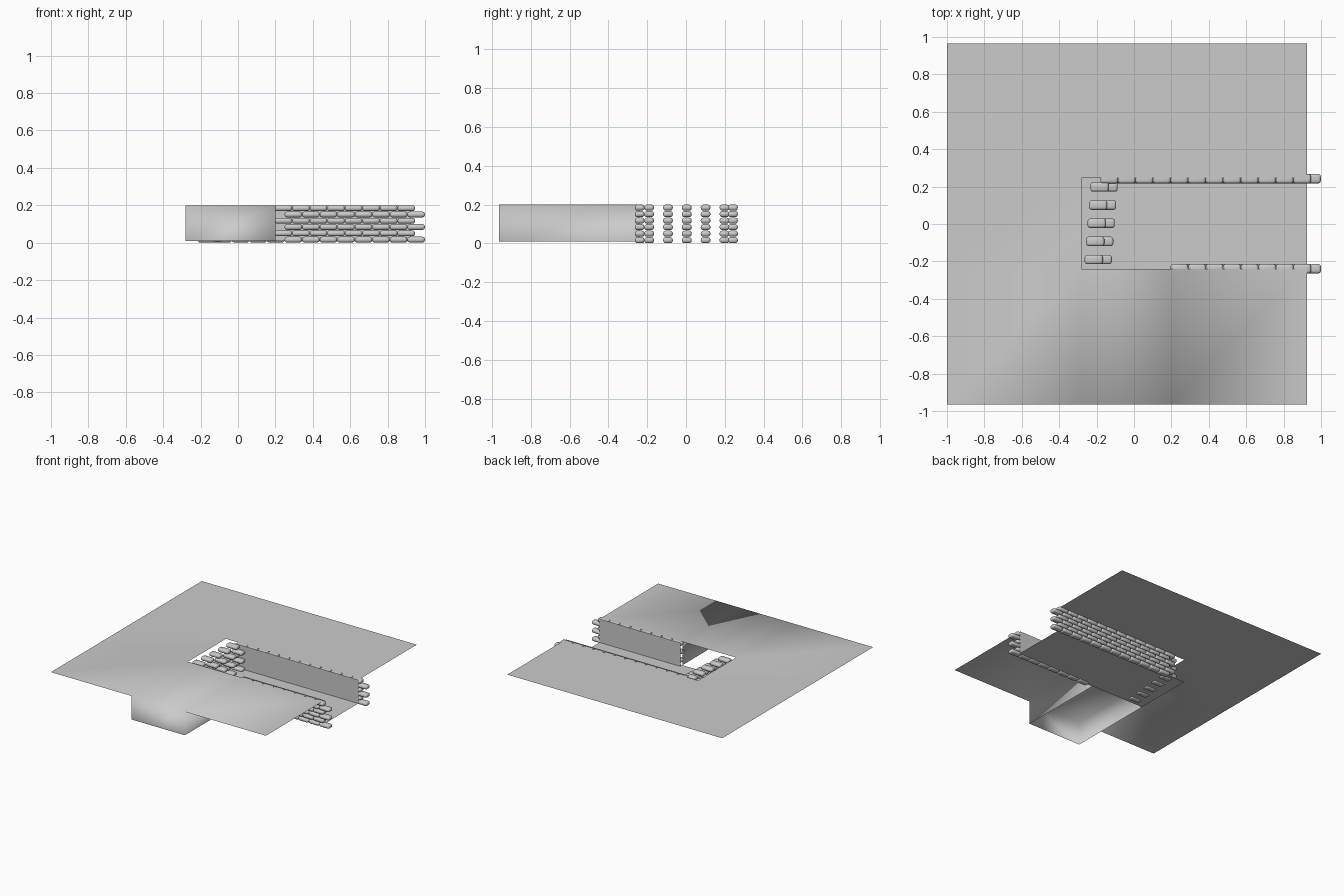
import bpy, bmesh
from mathutils import Matrix, Vector

if "Cube" in bpy.data.objects:
    bpy.data.objects.remove(bpy.data.objects["Cube"])

TOP, LOW = 0.2, 0.01


def finish(name, bm, smooth=True):
    bmesh.ops.remove_doubles(bm, verts=bm.verts, dist=0.0005)
    me = bpy.data.meshes.new(name)
    bm.to_mesh(me)
    bm.free()
    for p in me.polygons:
        p.use_smooth = smooth
    ob = bpy.data.objects.new(name, me)
    bpy.context.collection.objects.link(ob)
    return ob


def quad(bm, *pts):
    bm.faces.new([bm.verts.new(p) for p in pts])


def wall(bm, a, b):
    quad(bm, (*a, LOW), (*b, LOW), (*b, TOP), (*a, TOP))


# Ground sheet with a trench opening, plus the side passage walls hanging below
xs = [-1, -0.28, 0.2, 0.925]
ys = [-0.965, -0.24, 0.245, 0.965]
bm = bmesh.new()
for i in range(3):
    for j in range(3):
        if j == 1 and i > 0:
            continue
        x0, x1, y0, y1 = xs[i], xs[i + 1], ys[j], ys[j + 1]
        quad(bm, (x0, y0, TOP), (x1, y0, TOP), (x1, y1, TOP), (x0, y1, TOP))
wall(bm, (-0.28, -0.24), (-0.28, -0.965))
wall(bm, (-0.28, -0.965), (0.2, -0.965))
wall(bm, (0.2, -0.965), (0.2, -0.24))
finish("ground_and_passage", bm)

# Trench floor
bm = bmesh.new()
quad(bm, (-0.28, -0.24, LOW), (0.925, -0.24, LOW),
     (0.925, 0.245, LOW), (-0.28, 0.245, LOW))
finish("trench_floor", bm, False)

# Flat inner faces of the trench walls
for name, x0, y in (("back_wall_face", -0.18, 0.217), ("front_wall_face", 0.2, -0.214)):
    bm = bmesh.new()
    a, b = (x0, y), (0.925, y)
    wall(bm, *((b, a) if y > 0 else (a, b)))
    finish(name, bm, False)


# Rounded stones
def stone(bm, x, y, z, length, width=0.05, height=0.031):
    part = bmesh.new()
    bmesh.ops.create_cube(part, size=1)
    bmesh.ops.scale(part, verts=part.verts, vec=Vector((length, width, height)))
    bmesh.ops.bevel(part, geom=part.edges[:], offset=0.0135, segments=3,
                    profile=0.5, affect='EDGES')
    bmesh.ops.translate(part, verts=part.verts, vec=(x, y, z))
    tmp = bpy.data.meshes.new("tmp")
    part.to_mesh(tmp)
    part.free()
    bm.from_mesh(tmp)
    bpy.data.meshes.remove(tmp)


ROWS = 6
STEP = 0.0938


def row_z(r):
    return 0.0165 + r * 0.0336


# Long stone walls in running bond, even rows shifted outwards
for name, x0, y, count in (("back_stones", -0.18, 0.242, 12),
                           ("front_stones", 0.196, -0.239, 8)):
    bm = bmesh.new()
    for r in range(ROWS):
        shift = 0.053 if r % 2 == 0 else 0
        for i in range(count):
            stone(bm, x0 + shift + STEP * (i + 0.5), y, row_z(r), STEP)
    finish(name, bm)

# End wall: stacks of stones lying along x, slightly skewed
bm = bmesh.new()
for k in range(5):
    y = -0.19 + k * 0.097
    x = -0.215 + k * 0.0077
    for r in range(ROWS):
        stone(bm, x + (0.048 if r % 2 == 0 else 0), y, row_z(r), 0.097)
finish("end_stones", bm)
